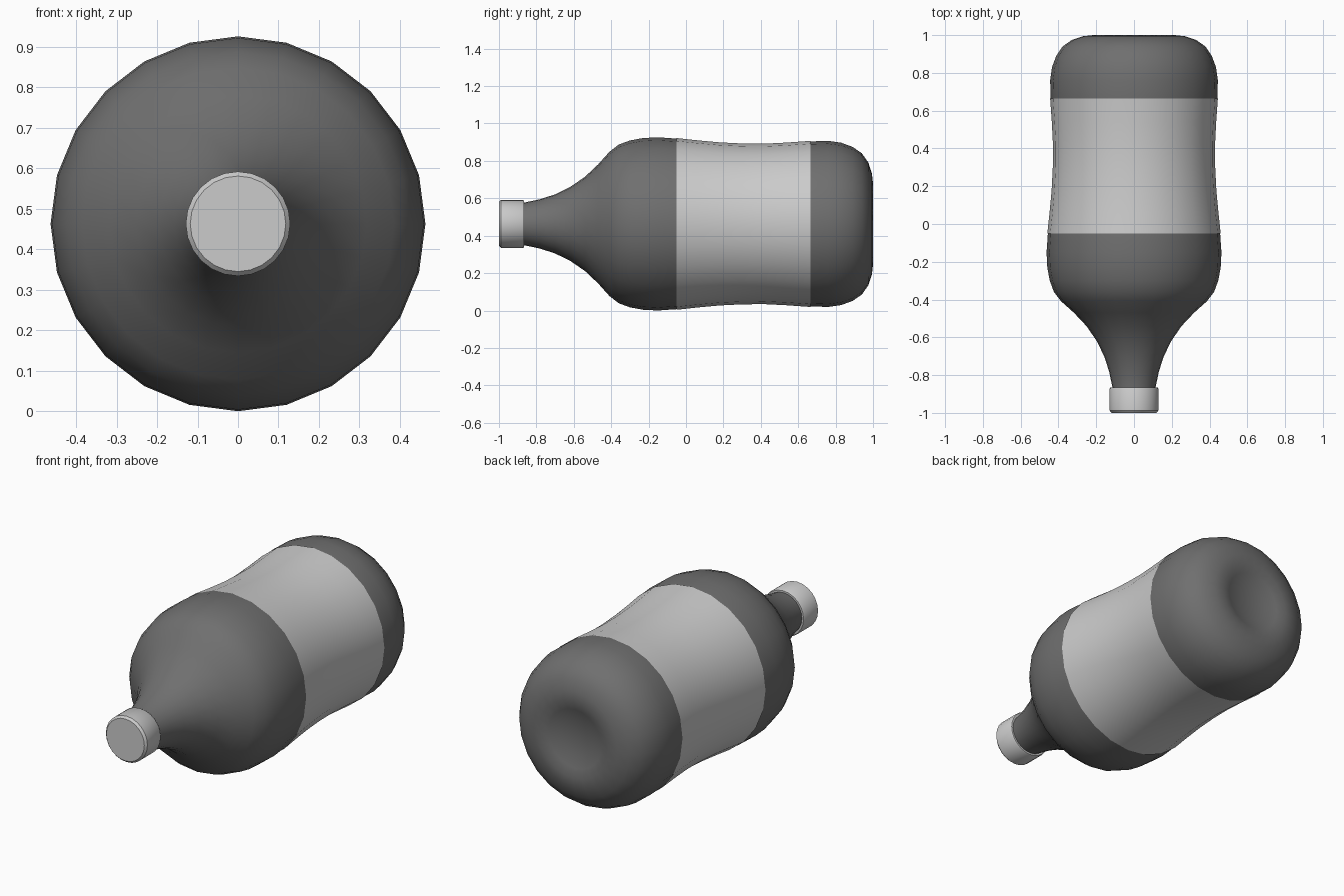
import bpy, bmesh, math

if "Cube" in bpy.data.objects:
    bpy.data.objects.remove(bpy.data.objects["Cube"])

AXIS_Z = 0.463
SIDES = 24


def lathe(name, profile, shade, angle=35):
    """Revolve (y, radius) points about the bottle's long axis; radius 0 closes an end."""
    bm = bmesh.new()
    rings = []
    for y, r in profile:
        if r == 0:
            rings.append([bm.verts.new((0, y, AXIS_Z))] * SIDES)
        else:
            rings.append([bm.verts.new((r * math.sin(2 * math.pi * i / SIDES), y,
                                        AXIS_Z + r * math.cos(2 * math.pi * i / SIDES)))
                          for i in range(SIDES)])
    for a, b in zip(rings, rings[1:]):
        for i in range(SIDES):
            j = (i + 1) % SIDES
            bm.faces.new(list(dict.fromkeys((a[i], a[j], b[j], b[i]))))
    bmesh.ops.recalc_face_normals(bm, faces=bm.faces)
    mesh = bpy.data.meshes.new(name)
    bm.to_mesh(mesh)
    bm.free()
    ob = bpy.data.objects.new(name, mesh)
    bpy.context.collection.objects.link(ob)
    mat = bpy.data.materials.new(name + "_grey")
    mat.diffuse_color = (shade, shade, shade, 1)
    mat.use_nodes = True
    mat.node_tree.nodes["Principled BSDF"].inputs["Base Color"].default_value = mat.diffuse_color
    mesh.materials.append(mat)
    bpy.ops.object.select_all(action='DESELECT')
    ob.select_set(True)
    bpy.context.view_layer.objects.active = ob
    bpy.ops.object.shade_smooth_by_angle(angle=math.radians(angle))
    return ob


# Waisted middle shared by bottle and label
waist = [(-0.05, 0.456), (0.06, 0.444), (0.18, 0.433), (0.30, 0.427),
         (0.42, 0.426), (0.54, 0.432), (0.665, 0.441)]

# Bottle: neck, shoulder, waist, rounded base with shallow punt
neck_and_shoulder = [(-0.90, 0), (-0.90, 0.112), (-0.86, 0.115), (-0.78, 0.132),
                     (-0.70, 0.158), (-0.62, 0.197), (-0.54, 0.252), (-0.47, 0.318),
                     (-0.41, 0.385), (-0.36, 0.424), (-0.30, 0.446), (-0.23, 0.459),
                     (-0.15, 0.463)]
base = [(0.76, 0.444), (0.83, 0.434), (0.89, 0.412), (0.94, 0.378), (0.975, 0.328),
        (0.994, 0.270), (1.0, 0.215), (0.985, 0.165), (0.965, 0.10), (0.96, 0)]
lathe("bottle", neck_and_shoulder + waist + base, 0.16, 50)

# Wrap-around label
lathe("label", [(y, r + 0.003) for y, r in waist], 0.6)

# Screw cap
lathe("cap", [(-1.0, 0), (-1.0, 0.118), (-0.988, 0.129), (-0.872, 0.129),
              (-0.865, 0.125), (-0.865, 0.10)], 0.6)
